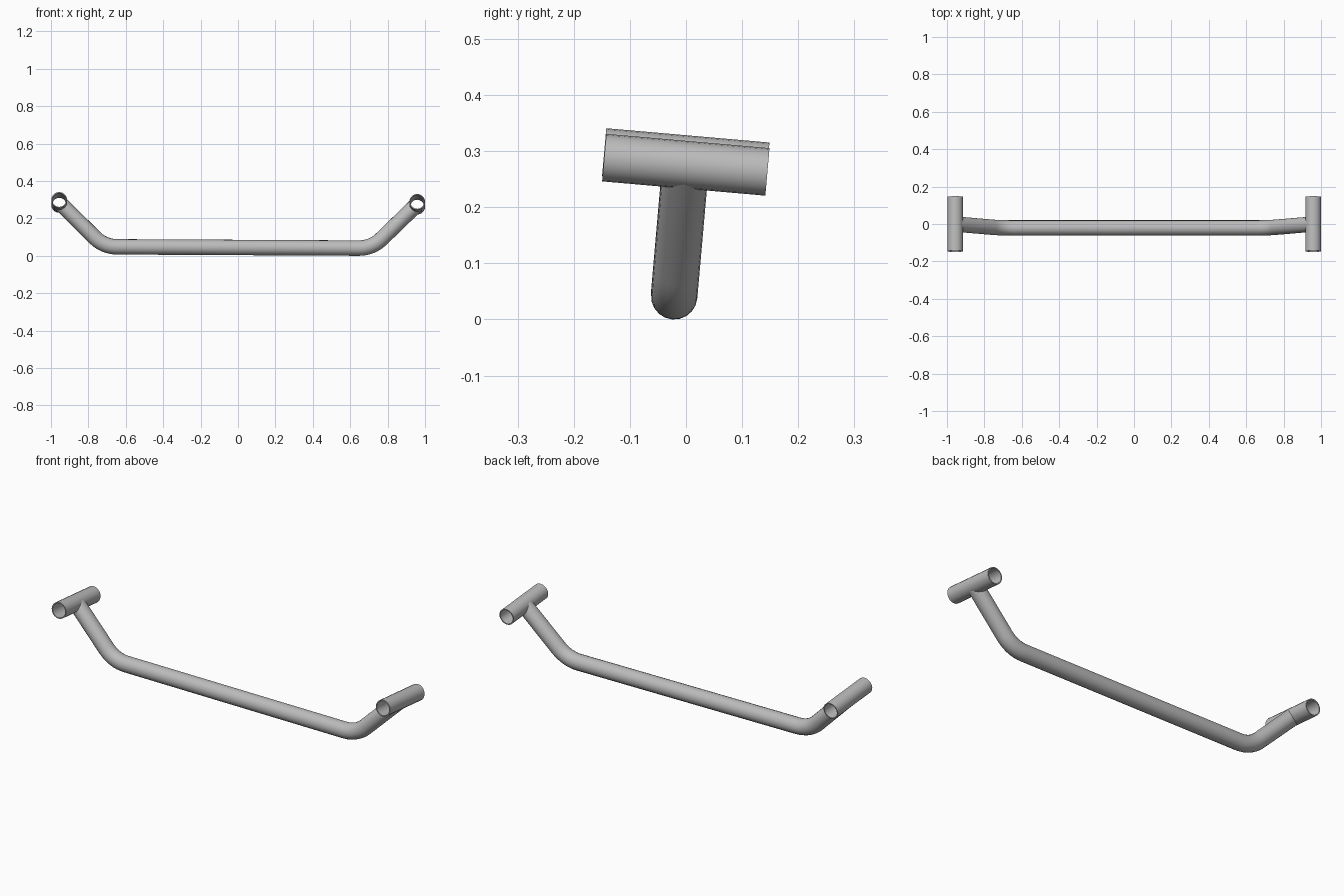
import bpy, bmesh, math
from mathutils import Vector, Matrix

cube = bpy.data.objects.get("Cube")
if cube:
    bpy.data.objects.remove(cube)

SIDES = 20
BAR_R, SLEEVE_R, BORE_R = 0.0413, 0.0425, 0.037
SLEEVE_X, SLEEVE_H, SLEEVE_LEN = 0.957, 0.237, 0.292
CORNER_X, BEND_R, BEND_STEPS = 0.716, 0.17, 8

steel = bpy.data.materials.new("grey steel")
steel.use_nodes = True
steel.diffuse_color = (0.5, 0.5, 0.5, 1)
steel.node_tree.nodes["Principled BSDF"].inputs["Base Color"].default_value = (0.5, 0.5, 0.5, 1)

# The whole frame leans back and rolls very slightly to one side
PLACE = (Matrix.Translation((0, -0.021, 0.0445))
         @ Matrix.Rotation(math.radians(0.3), 4, 'Y')
         @ Matrix.Rotation(math.radians(-5), 4, 'X'))


def finish(bm, name):
    bmesh.ops.recalc_face_normals(bm, faces=bm.faces)
    mesh = bpy.data.meshes.new(name)
    bm.to_mesh(mesh)
    bm.free()
    mesh.materials.append(steel)
    obj = bpy.data.objects.new(name, mesh)
    bpy.context.collection.objects.link(obj)
    obj.matrix_world = PLACE
    bpy.ops.object.select_all(action='DESELECT')
    obj.select_set(True)
    bpy.context.view_layer.objects.active = obj
    bpy.ops.object.shade_smooth_by_angle(angle=math.radians(35))


def bridge(bm, a, b):
    for i in range(SIDES):
        j = (i + 1) % SIDES
        bm.faces.new((a[i], a[j], b[j], b[i]))


# Centre line of the right-hand half: sleeve, straight arm, rounded bend
corner = Vector((CORNER_X, 0, 0))
top = Vector((SLEEVE_X, 0, SLEEVE_H))
arm = (top - corner).normalized()
turn = math.atan2(arm.z, arm.x)
start_x = CORNER_X - BEND_R * math.tan(turn / 2)
half = []
for k in range(BEND_STEPS + 1):
    a = turn * k / BEND_STEPS
    half.append((Vector((start_x + BEND_R * math.sin(a), 0, BEND_R * (1 - math.cos(a)))),
                 Vector((math.cos(a), 0, math.sin(a)))))
half.append((top, arm))
mirrored = [(Vector((-p.x, 0, p.z)), Vector((t.x, 0, -t.z))) for p, t in reversed(half)]
path = mirrored + half

# Bent cross bar, both ends coped to fit around the sleeves
bm = bmesh.new()
rings = []
for n, (p, t) in enumerate(path):
    side = Vector((-t.z, 0, t.x))
    inward = {0: 1, len(path) - 1: -1}.get(n, 0)
    ring = []
    for i in range(SIDES):
        a = math.tau * i / SIDES
        s = BAR_R * math.cos(a)
        cope = inward * math.sqrt((SLEEVE_R - 0.0005) ** 2 - s * s)
        ring.append(bm.verts.new(p + side * s + Vector((0, BAR_R * math.sin(a), 0)) + t * cope))
    rings.append(ring)
for a, b in zip(rings, rings[1:]):
    bridge(bm, a, b)
finish(bm, "cross_bar")

# Hollow sleeves at both ends
for name, sign in (("left_sleeve", 1), ("right_sleeve", -1)):
    bm = bmesh.new()
    loops = []
    for r, y in ((SLEEVE_R, -1), (SLEEVE_R, 1), (BORE_R, 1), (BORE_R, -1)):
        loops.append([bm.verts.new((sign * SLEEVE_X + r * math.cos(math.tau * i / SIDES),
                                    y * SLEEVE_LEN / 2,
                                    SLEEVE_H + r * math.sin(math.tau * i / SIDES)))
                      for i in range(SIDES)])
    for k in range(4):
        bridge(bm, loops[k], loops[(k + 1) % 4])
    finish(bm, name)
